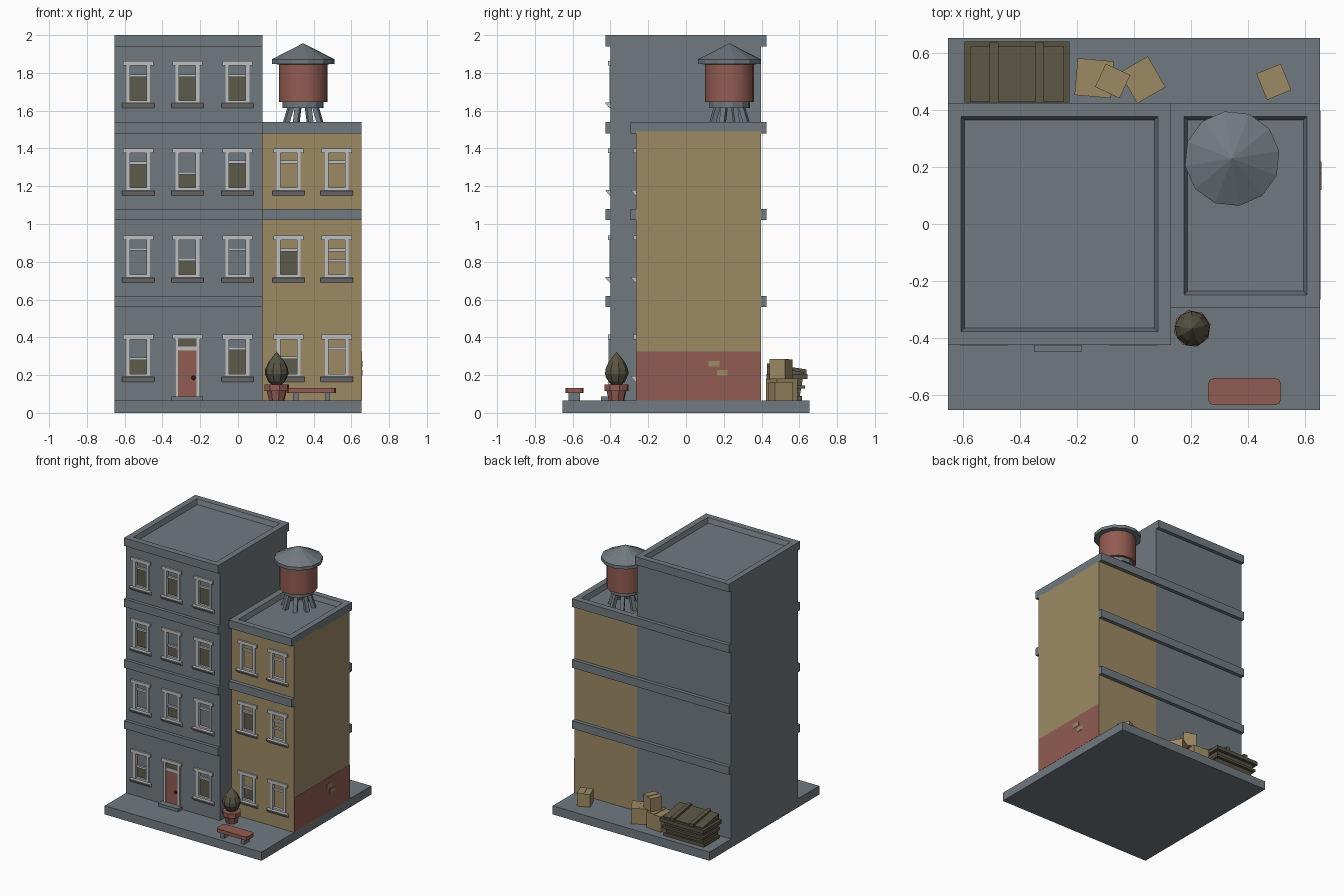
import bpy, bmesh, math
from mathutils import Matrix, Vector

if "Cube" in bpy.data.objects:
    bpy.data.objects.remove(bpy.data.objects["Cube"])


def mat(name, r, g, b):
    lin = lambda c: ((c / 255 + 0.055) / 1.055) ** 2.4 if c > 10 else c / 3300
    m = bpy.data.materials.new(name)
    m.diffuse_color = (lin(r), lin(g), lin(b), 1)
    m.use_nodes = True
    m.node_tree.nodes["Principled BSDF"].inputs["Base Color"].default_value = m.diffuse_color
    return m


GREY = mat("slate grey", 113, 122, 128)
TAN = mat("tan", 157, 138, 101)
RED = mat("brick red", 145, 92, 82)
LIGHT = mat("pale grey", 190, 191, 193)
GLASS = mat("dark glass", 93, 90, 75)
OLIVE = mat("dark olive", 87, 83, 66)
BROWN = mat("dark brown", 70, 52, 44)


def finish(name, bm, m, smooth=False):
    bmesh.ops.recalc_face_normals(bm, faces=bm.faces)
    me = bpy.data.meshes.new(name)
    bm.to_mesh(me)
    bm.free()
    me.materials.append(m)
    ob = bpy.data.objects.new(name, me)
    bpy.context.collection.objects.link(ob)
    if smooth:
        bpy.ops.object.select_all(action='DESELECT')
        ob.select_set(True)
        bpy.context.view_layer.objects.active = ob
        bpy.ops.object.shade_smooth_by_angle(angle=math.radians(35))
    return ob


def new_box(x0, x1, y0, y1, z0, z1):
    bm = bmesh.new()
    bmesh.ops.create_cube(bm, size=1, matrix=Matrix.Translation(
        ((x0 + x1) / 2, (y0 + y1) / 2, (z0 + z1) / 2)) @ Matrix.Diagonal((x1 - x0, y1 - y0, z1 - z0, 1)))
    return bm


def box(name, m, *dims):
    return finish(name, new_box(*dims), m)


def prism(name, m, profile, x0, x1):
    """Extrude a (y, z) profile along x."""
    bm = bmesh.new()
    a = [bm.verts.new((x0, y, z)) for y, z in profile]
    b = [bm.verts.new((x1, y, z)) for y, z in profile]
    n = len(a)
    bm.faces.new(a)
    bm.faces.new(b[::-1])
    for i in range(n):
        bm.faces.new((a[i], b[i], b[(i + 1) % n], a[(i + 1) % n]))
    return finish(name, bm, m)


def lathe(name, m, cx, cy, profile, sides, smooth=False):
    """Revolve an (r, z) profile; r = 0 at an end makes a tip."""
    bm = bmesh.new()
    rings = []
    for r, z in profile:
        k = 1 if r == 0 else sides
        rings.append([bm.verts.new((cx + r * math.cos(math.tau * (i + .3) / sides),
                                    cy + r * math.sin(math.tau * (i + .3) / sides), z)) for i in range(k)])
    for p, q in zip(rings, rings[1:]):
        for i in range(sides):
            j = (i + 1) % sides
            vs = [p[i % len(p)], p[j % len(p)], q[j % len(q)], q[i % len(q)]]
            bm.faces.new(list(dict.fromkeys(vs)))
    for r in (rings[0], rings[-1]):
        if len(r) > 1:
            bm.faces.new(r)
    return finish(name, bm, m, smooth)


def roof(name, x0, x1, y0, y1, z0, z1):
    """Slab with a sunken top behind a parapet."""
    bm = new_box(x0, x1, y0, y1, z0, z1)
    bm.normal_update()
    top = max(bm.faces, key=lambda f: f.normal.z)
    bmesh.ops.inset_region(bm, faces=[top], thickness=0.065)
    bmesh.ops.inset_region(bm, faces=[top], thickness=0.018, depth=0)
    for v in top.verts:
        v.co.z -= 0.035
    finish(name, bm, GREY)


def wall(name, m, dims, holes):
    """Building body with shallow window recesses on its front."""
    bm = new_box(*dims)
    for axis in (0, 2):
        n = Vector((axis == 0, 0, axis == 2))
        for c in {round(h[i], 4) for h in holes for i in ((0, 1) if axis == 0 else (2, 3))}:
            bmesh.ops.bisect_plane(bm, geom=bm.verts[:] + bm.edges[:] + bm.faces[:],
                                   plane_co=n * c, plane_no=n)
    bm.normal_update()
    pick = []
    for f in bm.faces:
        c = f.calc_center_median()
        if f.normal.y < -0.9 and any(h[0] < c.x < h[1] and h[2] < c.z < h[3] for h in holes):
            pick.append(f)
    bmesh.ops.inset_individual(bm, faces=pick, thickness=0, depth=-0.02)
    finish(name, bm, m)


def window(x, z, y, rail, dark):
    tag = f"window_{x:.2f}_{z:.2f}_"
    box(tag + "lintel", LIGHT, x - .08, x + .08, y - .013, y + .005, z + .225, z + .25)
    prism(tag + "sill", LIGHT, [(y + .015, z + .03), (y - .027, z + .03), (y - .027, z + .025),
                                (y - .003, z), (y + .015, z)], x - .085, x + .085)
    for s in (-1, 1):
        a, b = sorted((x + s * .044, x + s * .063))
        box(tag + "jamb", LIGHT, a, b, y - .006, y + .019, z + .03, z + .226)
    box(tag + "bottom_rail", LIGHT, x - .045, x + .045, y - .002, y + .019, z + .03, z + .042)
    box(tag + "sash_rail", LIGHT, x - .045, x + .045, y + .004, y + .019, z + rail, z + rail + .014)
    if dark:
        box(tag + "glass", GLASS, x - .045, x + .045, y + .014, y + .021, z + .04, z + rail)


# ground slab
box("base", GREY, -.655, .655, -.655, .655, 0, .065)

# building bodies and windows
FLOORS = (.164, .69, 1.151, 1.613)
TALL_X, SHORT_X = (-.528, -.268, -.003), (.268, .523)
TF, SF = -.40, -.265
tall = [[(.115, 1), None, (.17, 1)], [(.17, 0), (.115, 1), (.17, 0)],
        [(.165, 1), (.11, 1), (.17, 1)], [(.165, 1)] * 3]
short = [[(.12, 1), (.17, 0)], [(.165, 1), (.165, 0)], [(.17, 0), (.17, 0)]]
for name, m, dims, xs, table in (
        ("tall_building", GREY, (-.655, .13, TF, .397, .06, 1.95), TALL_X, tall),
        ("short_building", TAN, (.13, .655, SF, .397, .06, 1.49), SHORT_X, short)):
    holes = []
    for z, row in zip(FLOORS, table):
        for x, spec in zip(xs, row):
            if spec:
                window(x, z, dims[2], *spec)
                holes.append((x - .055, x + .055, z + .03, z + .226))
    wall(name, m, dims, holes)

# second rail on one half-open window
box("extra_sash_rail", LIGHT, .478, .568, SF + .004, SF + .019, .80, .812)

# cornices and roofs
for z in (.56, 1.02, 1.48):
    box("tall_front_cornice", GREY, -.655, .13, -.425, -.39, z, z + .06)
    box("back_cornice", GREY, -.655, .655, .39, .425, z, z + .06)
box("short_front_cornice", GREY, .13, .655, -.295, -.255, 1.02, 1.08)
roof("tall_roof", -.655, .13, -.425, .425, 1.94, 2.0)
roof("short_roof", .13, .655, -.295, .425, 1.48, 1.54)

# door
DX = TALL_X[1]
box("door_lintel", LIGHT, DX - .08, DX + .08, TF - .013, TF + .005, .39, .414)
for s in (-1, 1):
    a, b = sorted((DX + s * .049, DX + s * .066))
    box("door_jamb", LIGHT, a, b, TF - .01, TF + .005, .085, .39)
box("transom_glass", GLASS, DX - .05, DX + .05, TF - .003, TF + .003, .35, .39)
box("transom_bar", LIGHT, DX - .05, DX + .05, TF - .008, TF + .003, .33, .352)
box("door", RED, DX - .05, DX + .05, TF - .004, TF + .003, .088, .332)
lathe("door_knob", BROWN, DX + .033, TF - .01, [(0, .174), (.011, .18), (.011, .192), (0, .198)], 8)
box("door_step", GREY, DX - .083, DX + .083, TF - .05, TF, .06, .088)

# red band with exposed bricks on the right wall
box("painted_band", RED, .65, .6565, SF, .397, .065, .325)
box("brick_upper", TAN, .65, .659, .12, .178, .245, .276)
box("brick_lower", TAN, .65, .659, .163, .22, .197, .228)

# water tower
TX, TY = .345, .23
lathe("tank_roof", GREY, TX, TY, [(.13, 1.845), (.168, 1.848), (.168, 1.872), (0, 1.957)], 12)
lathe("tank", RED, TX, TY, [(.13, 1.645), (.13, 1.85)], 16, True)
lathe("tank_platform", GREY, TX, TY, [(.11, 1.615), (.11, 1.646)], 12)
for i in range(8):
    a = math.tau * (i + .5) / 8
    bm = new_box(-.014, .014, -.014, .014, 0, 1)
    for v in bm.verts:
        r = (.07 if v.co.z > .5 else .108) + v.co.x
        z = 1.62 if v.co.z > .5 else 1.5
        t = v.co.y
        v.co = (TX + r * math.cos(a) - t * math.sin(a), TY + r * math.sin(a) + t * math.cos(a), z)
    finish("tower_leg", bm, GREY)

# potted shrub
PX, PY = .205, -.368
lathe("plant_pot", RED, PX, PY, [(.042, .065), (.054, .117), (.066, .117), (.066, .15), (.05, .15)], 8)
lathe("shrub", OLIVE, PX, PY, [(.02, .145), (.045, .165), (.063, .205), (.062, .23), (.045, .268),
                              (.02, .3), (0, .324)], 9)

# bench
bm = new_box(.26, .518, -.637, -.542, .106, .133)
bmesh.ops.bevel(bm, geom=[e for e in bm.edges if abs(e.verts[0].co.z - e.verts[1].co.z) > .01],
                offset=.022, segments=2, profile=.5, affect='EDGES')
finish("bench_seat", bm, RED)
for x in (.305, .474):
    box("bench_leg", GREY, x - .014, x + .014, -.622, -.56, .06, .107)

# dumpster behind the tall building
bm = new_box(-.575, -.249, .43, .62, .075, .19)
for v in bm.verts:
    if v.co.z < .1:
        v.co.x = -.412 + (v.co.x + .412) * .94
        v.co.y -= .02 if v.co.y > .5 else 0
finish("dumpster_body", bm, OLIVE)
box("dumpster_skid", OLIVE, -.58, -.244, .43, .615, .062, .09)
box("dumpster_band", OLIVE, -.585, -.239, .43, .63, .128, .146)
box("dumpster_rim", OLIVE, -.597, -.227, .427, .642, .18, .207)
prism("dumpster_lid", OLIVE, [(.43, .2), (.43, .25), (.625, .215), (.625, .2)], -.577, -.247)
for x in (-.493, -.332):
    prism("dumpster_strap", OLIVE, [(.428, .2), (.428, .263), (.638, .23), (.638, .2)], x - .016, x + .016)

# cardboard boxes
for x, y, z, w, d, h, deg in ((-.14, .513, .065, .128, .13, .115, -5), (.03, .507, .065, .115, .125, .115, 30),
                              (-.075, .503, .183, .095, .09, .1, -25), (.492, .5, .065, .092, .1, .095, 22)):
    rot = Matrix.Translation((x, y, 0)) @ Matrix.Rotation(math.radians(deg), 4, 'Z')
    bm = new_box(-w / 2, w / 2, -d / 2, d / 2, z, z + h)
    bm.transform(rot)
    finish("cardboard_box", bm, TAN)
    bm = new_box(-.003, w / 2, -d / 2, d / 2, z + h - .001, z + h + .003)
    bm.transform(rot)
    finish("box_flap", bm, TAN)
